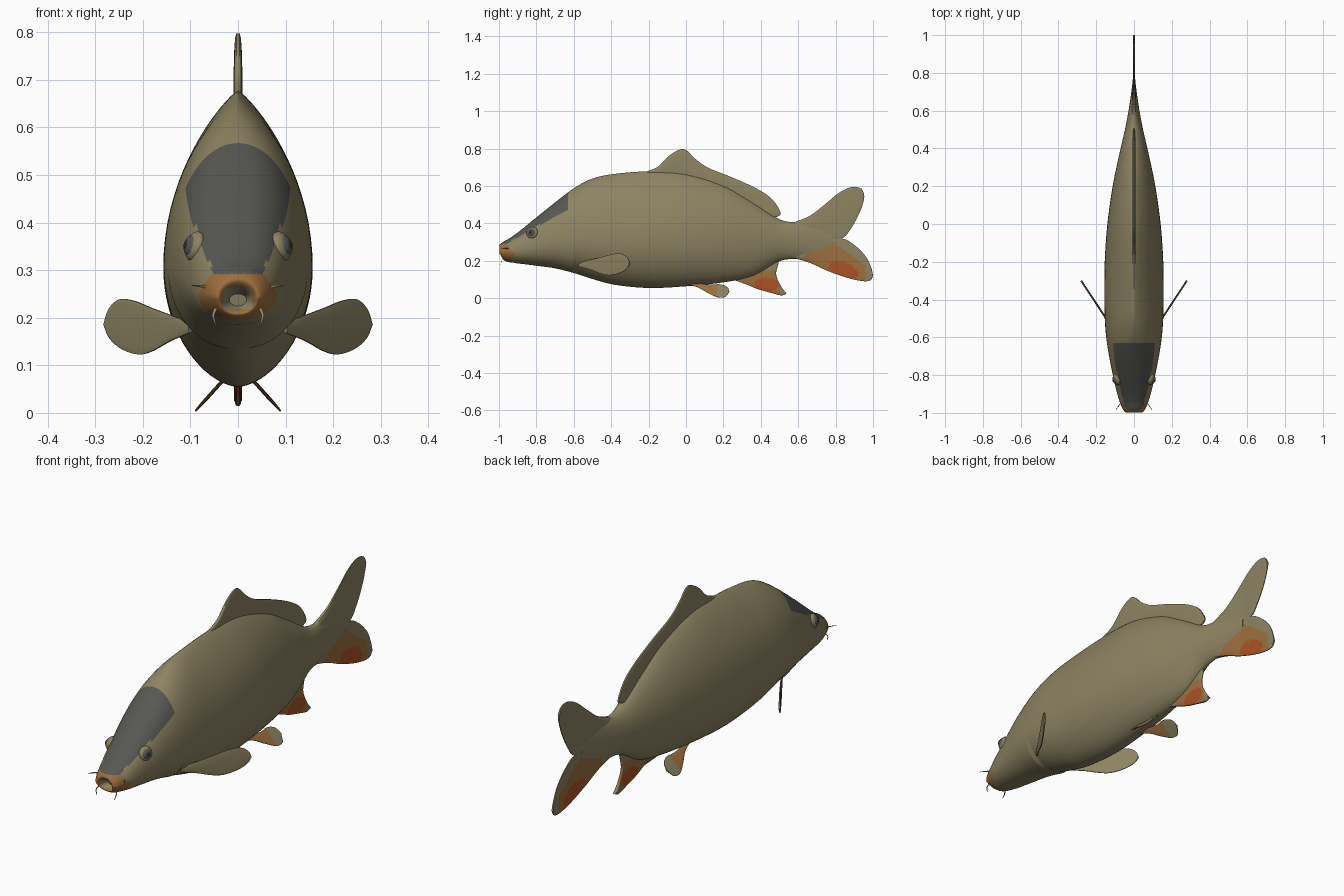
import bpy, bmesh, math
from mathutils import Vector

if "Cube" in bpy.data.objects:
    bpy.data.objects.remove(bpy.data.objects["Cube"])


def material(name, rgb):
    m = bpy.data.materials.new(name)
    m.diffuse_color = (*rgb, 1)
    m.use_nodes = True
    m.node_tree.nodes["Principled BSDF"].inputs["Base Color"].default_value = m.diffuse_color
    return m


MATS = [material("olive_skin", (0.27, 0.23, 0.125)),
        material("slate_grey", (0.095, 0.095, 0.085)),
        material("orange", (0.34, 0.16, 0.05)),
        material("red_orange", (0.42, 0.085, 0.02)),
        material("near_black", (0.03, 0.03, 0.028))]
SKIN, GREY, ORANGE, RED, BLACK = range(5)


def smooth(pts, n):
    """Catmull-Rom samples through points of any dimension."""
    out = []
    for i in range(n + 1):
        f = i / n * (len(pts) - 1)
        k = min(int(f), len(pts) - 2)
        t = f - k
        p0, p1, p2, p3 = (pts[min(max(k + j, 0), len(pts) - 1)] for j in (-1, 0, 1, 2))
        out.append([0.5 * (2 * b + (c - a) * t + (2 * a - 5 * b + 4 * c - d) * t * t
                           + (3 * b - a - 3 * c + d) * t ** 3)
                    for a, b, c, d in zip(p0, p1, p2, p3)])
    return out


def tube(name, rings, rule=lambda c: SKIN):
    """Loft closed rings, cap both ends, colour faces by rule."""
    bm = bmesh.new()
    vs = [[bm.verts.new(p) for p in r] for r in rings]
    n = len(rings[0])
    for a, b in zip(vs, vs[1:]):
        for j in range(n):
            bm.faces.new((a[j], a[(j + 1) % n], b[(j + 1) % n], b[j]))
    bm.faces.new(vs[0])
    bm.faces.new(vs[-1])
    bmesh.ops.remove_doubles(bm, verts=bm.verts, dist=1e-4)
    bmesh.ops.dissolve_degenerate(bm, edges=bm.edges, dist=1e-5)
    bmesh.ops.recalc_face_normals(bm, faces=bm.faces)
    for f in bm.faces:
        f.material_index = rule(f.calc_center_median())
    me = bpy.data.meshes.new(name)
    bm.to_mesh(me)
    bm.free()
    for m in MATS:
        me.materials.append(m)
    ob = bpy.data.objects.new(name, me)
    bpy.context.collection.objects.link(ob)
    finish(ob)
    return ob


def finish(ob):
    bpy.ops.object.select_all(action='DESELECT')
    ob.select_set(True)
    bpy.context.view_layer.objects.active = ob
    bpy.ops.object.shade_smooth_by_angle(angle=math.radians(50))


# Body: y, top, bottom, half width, height of widest point, roundness of back
SECTIONS = [
    (-.950, .250, .225, .018, .238, 1), (-.985, .264, .215, .032, .238, 1),
    (-.998, .281, .205, .043, .242, 1), (-.980, .300, .194, .059, .245, .9),
    (-.940, .323, .190, .076, .250, .85), (-.88, .367, .184, .094, .262, .8),
    (-.80, .432, .174, .112, .280, .8), (-.70, .512, .160, .132, .300, .85),
    (-.60, .588, .135, .147, .305, 1.05), (-.50, .640, .103, .155, .305, 1.35),
    (-.38, .665, .072, .157, .305, 1.6), (-.20, .678, .055, .155, .305, 1.7),
    (0, .665, .064, .141, .310, 1.6), (.20, .603, .085, .113, .315, 1.5),
    (.36, .510, .120, .080, .315, 1.3), (.50, .422, .198, .048, .312, 1.1),
    (.60, .405, .212, .029, .310, 1), (.70, .398, .225, .014, .310, 1),
    (.78, .350, .270, .005, .310, 1)]

rings = []
for y, top, bot, w, zc, p in smooth(SECTIONS, 180):
    ring = []
    for j in range(72):
        a = 2 * math.pi * j / 72
        c, s = math.cos(a), math.sin(a)
        z = zc + s * ((top - zc) if s > 0 else (zc - bot))
        x = math.copysign(w * abs(c) ** (p if s > 0 else 1.15 if y > -.6 else .9), c)
        jaw = .6 * min(max((-.9 - y) / .08, 0), 1) * max(0, zc - z)   # lower jaw sits back
        ring.append((x, y + jaw, z))
    rings.append(ring)


def body_colour(c):
    x, y, z = abs(c.x), c.y, c.z
    if y < -.63 and z > .298 + .57 * (y + .95) and z > .292 and x < .108:
        return GREY
    if y < -.935 + .02 * math.sin(z * 60):
        return SKIN if x < .03 and .218 < z < .262 else ORANGE
    return SKIN


tube("body", rings, body_colour)


# Fins: loft between an outer edge and an inner edge given as (y, z) points
def fin(name, outer, inner, half, rule=lambda c: SKIN, place=lambda y, z, t: (t, y, z)):
    n, m = 56, 20
    rings = []
    for a, b in zip(smooth(outer, n), smooth(inner, n)):
        ring = []
        for side in (1, -1):
            for k in range(m + 1)[::side]:
                v = k / m
                y, z = a[0] + (b[0] - a[0]) * v, a[1] + (b[1] - a[1]) * v
                edge = .4 + .6 * max(math.sin(math.pi * v), 0) ** .5
                ring.append(place(y, z, side * half(y) * edge))
        rings.append(ring)
    return tube(name, rings, rule)


fin("dorsal_fin",
    [(-.22, .675), (-.15, .704), (-.08, .77), (-.01, .797), (.05, .745), (.12, .697),
     (.25, .645), (.38, .585), (.46, .53), (.505, .46), (.49, .437), (.44, .43)],
    [(-.22, .63), (-.1, .64), (0, .62), (.15, .57), (.3, .49), (.44, .42)],
    lambda y: .009)


def tail_colour(c):
    y, z = c.y, c.z
    if ((y - .84) / .08) ** 2 + ((z - .15 + .25 * (y - .84)) / .042) ** 2 < 1:
        return RED
    if .62 + .5 * (z - .2) < y < .96 and z < .345 - .7 * (y - .72):
        return ORANGE
    return SKIN


def tail_half(y):
    return max(.005, .02 - .07 * (y - .56))


fin("tail_upper_lobe",
    [(.56, .4), (.66, .44), (.74, .5), (.82, .565), (.885, .594), (.935, .587), (.953, .555)],
    [(.56, .31), (.7, .31), (.83, .32), (.88, .37), (.925, .45), (.95, .52), (.953, .555)],
    tail_half, tail_colour)
fin("tail_lower_lobe",
    [(.56, .22), (.66, .19), (.76, .145), (.86, .11), (.94, .092), (.985, .095), (1, .12)],
    [(.56, .31), (.7, .31), (.83, .32), (.9, .285), (.96, .225), (.99, .165), (1, .12)],
    tail_half, tail_colour)


def anal_colour(c):
    y, z = c.y, c.z
    if ((y - .43) / .065) ** 2 + ((z - .072) / .038) ** 2 < 1:
        return RED
    return ORANGE if .3 < y < .505 and z < .15 - .4 * max(0, .4 - y) else SKIN


fin("anal_fin",
    [(.25, .1), (.32, .075), (.38, .05), (.45, .03), (.51, .015), (.537, .025)],
    [(.25, .14), (.36, .16), (.49, .215), (.482, .13), (.505, .07), (.537, .025)],
    lambda y: .008, anal_colour)

# Paired parts
for s, label in ((1, "left"), (-1, "right")):
    # pectoral fin, swept out and back (outline in x, z)
    fin("pectoral_fin_" + label,
        [(.10, .19), (.14, .205), (.18, .22), (.22, .236), (.25, .238), (.272, .216), (.28, .185)],
        [(.10, .168), (.14, .152), (.18, .13), (.21, .123), (.245, .135), (.27, .158), (.28, .185)],
        lambda x: .005,
        place=lambda x, z, t: (s * (x + .8 * t), -.55 + (x - .115) * 1.515 - .55 * t, z))
    # pelvic fin, splayed down and out
    fin("pelvic_fin_" + label,
        [(.0, .085), (.07, .078), (.13, .072), (.18, .074), (.22, .06), (.232, .035)],
        [(.0, .075), (.06, .06), (.12, .028), (.17, .006), (.21, .008), (.232, .035)],
        lambda y: .004,
        lambda c: ORANGE if c.y < .165 else SKIN,
        place=lambda y, z, t: (s * (.03 + (.07 - z) * .9 + t * .8), y, z + t * .5))

    # eye: skin-coloured ring with a dark ball inside
    for name, r, depth, off, mat in (("eye_rim_", .032, .019, 0, SKIN),
                                     ("eye_", .024, .017, .006, GREY),
                                     ("pupil_", .014, .011, .013, BLACK)):
        bpy.ops.mesh.primitive_uv_sphere_add(
            segments=32, ring_count=16, location=(s * (.09 + off), -.822 - off * .4, .35 + off * .2))
        eye = bpy.context.object
        eye.name = name + label
        eye.scale = (depth, r, r)
        eye.rotation_euler = (0, s * math.radians(-15), s * math.radians(-20))
        eye.data.materials.append(MATS[mat])
        finish(eye)

    # barbels: tapering whiskers beside the mouth
    for name, path in (("upper_barbel_", [(.05, -.94, .262), (.075, -.955, .266), (.096, -.985, .268)]),
                       ("lower_barbel_", [(.042, -.965, .228), (.052, -.985, .205), (.045, -.99, .182)])):
        pts = smooth(path, 10)
        tube(name + label, [
            [Vector((s * x, y, z)) + (.0045 - .0036 * i / 10) *
             Vector((math.cos(a), math.sin(a) * .7, math.sin(a)))
             for a in (math.tau * k / 8 for k in range(8))]
            for i, (x, y, z) in enumerate(pts)])
